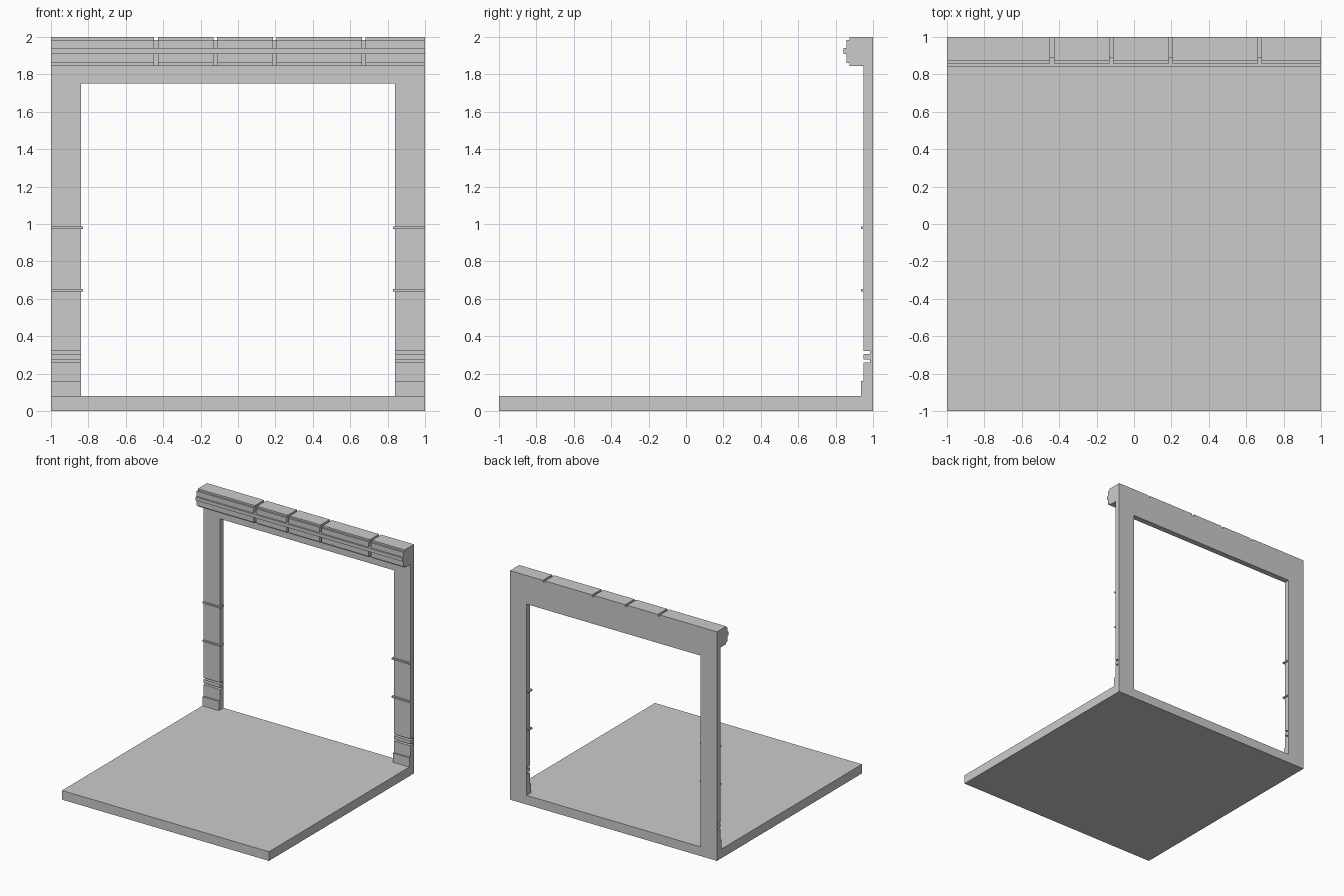
import bpy, bmesh

if "Cube" in bpy.data.objects:
    bpy.data.objects.remove(bpy.data.objects["Cube"])


def extrude_x(name, profile, x0, x1):
    """Solid made from a (y, z) profile swept along x."""
    bm = bmesh.new()
    a = [bm.verts.new((x0, y, z)) for y, z in profile]
    b = [bm.verts.new((x1, y, z)) for y, z in profile]
    n = len(profile)
    bm.faces.new(a)
    bm.faces.new(b[::-1])
    for i in range(n):
        j = (i + 1) % n
        bm.faces.new((a[i], b[i], b[j], a[j]))
    bmesh.ops.recalc_face_normals(bm, faces=bm.faces)
    mesh = bpy.data.meshes.new(name)
    bm.to_mesh(mesh)
    bm.free()
    obj = bpy.data.objects.new(name, mesh)
    bpy.context.collection.objects.link(obj)
    return obj


def box(name, x, y, z):
    return extrude_x(name, [(y[0], z[0]), (y[1], z[0]), (y[1], z[1]), (y[0], z[1])], *x)


# Floor slab
box("floor", (-1, 1), (-1, 1), (0, 0.08))

# Wall posts: stepped plinth at the foot and two deep grooves
post = [(1, 0.08), (1, 1.75), (0.95, 1.75),
        (0.95, 0.32), (0.985, 0.32), (0.985, 0.305), (0.95, 0.305),
        (0.95, 0.275), (0.985, 0.275), (0.985, 0.26), (0.95, 0.26),
        (0.95, 0.16), (0.936, 0.16), (0.936, 0.08)]
for side, s in (("left", -1), ("right", 1)):
    extrude_x(f"post_{side}", post, *sorted((s * 0.84, s)))
    # Thin trim bands wrapping the post's front and inner edge
    for level, z in (("lower", 0.64), ("upper", 0.974)):
        box(f"trim_{level}_{side}", sorted((s * 0.828, s)), (0.936, 0.99), (z, z + 0.013))

# Lintel with the recessed cornice core and its continuous projecting band
lintel = [(1, 1.75), (1, 1.985), (0.888, 1.985), (0.888, 1.94), (0.842, 1.94),
          (0.842, 1.91), (0.888, 1.91), (0.888, 1.845), (0.95, 1.845), (0.95, 1.75)]
extrude_x("lintel", lintel, -1, 1)

# Cornice blocks above and below the band, separated by narrow joints
upper = [(1, 1.985), (1, 2), (0.873, 2), (0.873, 1.985), (0.857, 1.985),
         (0.857, 1.94), (0.888, 1.94), (0.888, 1.985)]
lower = [(0.888, 1.91), (0.857, 1.91), (0.857, 1.86), (0.873, 1.86),
         (0.873, 1.845), (0.888, 1.845)]
joints = [-0.438, -0.122, 0.197, 0.673]
starts = [-1] + [j + 0.01 for j in joints]
ends = [j - 0.01 for j in joints] + [1]
for i, (x0, x1) in enumerate(zip(starts, ends), 1):
    extrude_x(f"cornice_upper_{i}", upper, x0, x1)
    extrude_x(f"cornice_lower_{i}", lower, x0, x1)
